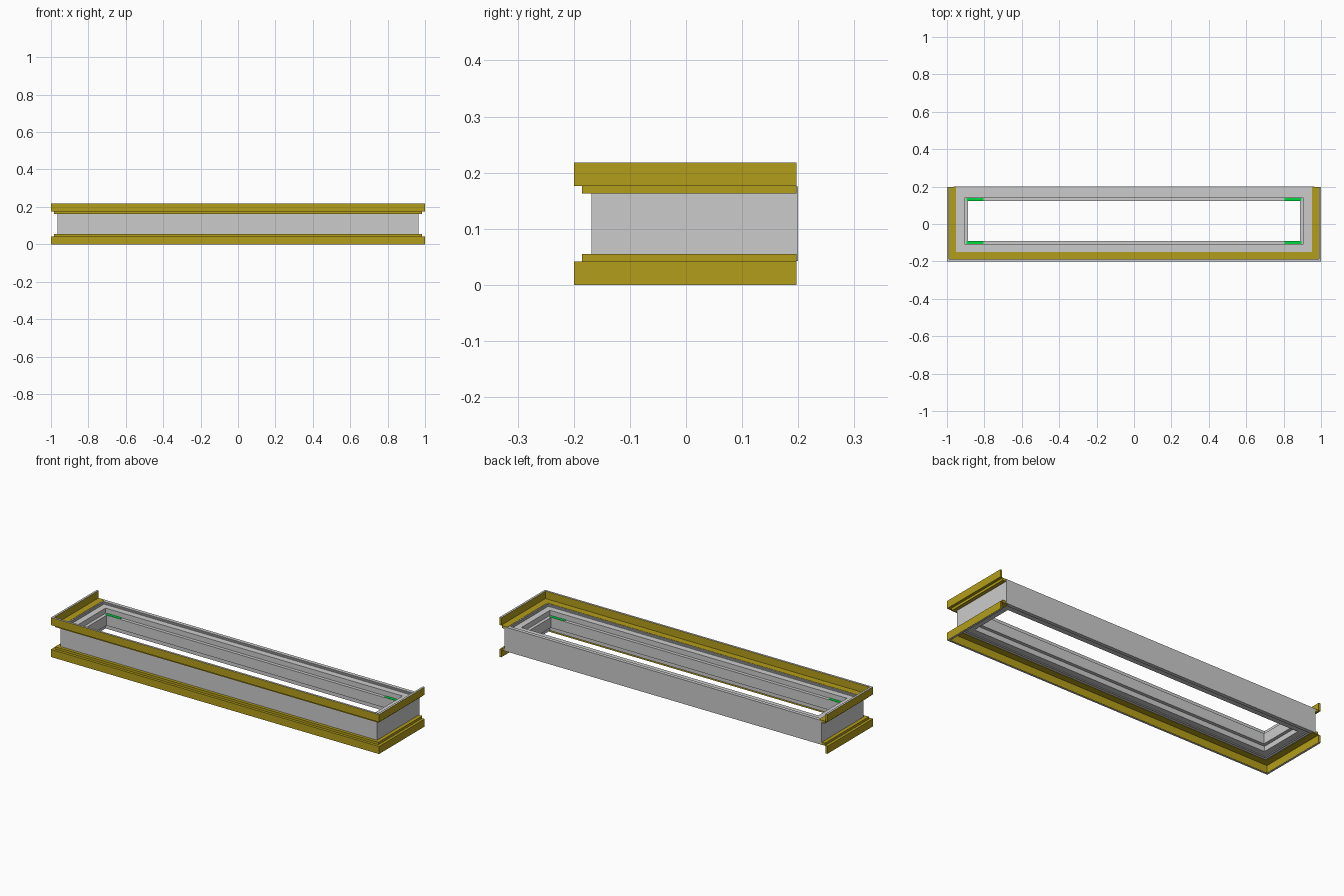
import bpy, bmesh

if "Cube" in bpy.data.objects:
    bpy.data.objects.remove(bpy.data.objects["Cube"])

H = 0.218  # overall height; the section is symmetric about H / 2


def material(name, rgb):
    m = bpy.data.materials.new(name)
    m.diffuse_color = (*rgb, 1)
    m.use_nodes = True
    m.node_tree.nodes["Principled BSDF"].inputs["Base Color"].default_value = m.diffuse_color
    return m


gold = material("gold", (0.45, 0.34, 0.01))
green = material("green", (0.0, 0.7, 0.05))


def sweep(name, profile, rect, closed, mat=None):
    """Sweep an (inset, z) section round a rectangle, or a U open at the back."""
    hx, y0, y1 = rect
    bm = bmesh.new()
    rings = []
    for corner in range(4):
        sx = -1 if corner in (0, 1) else 1
        back = corner in (0, 3)
        ring = []
        for d, z in profile:
            y = (y1 - d if closed else y1) if back else y0 + d
            ring.append(bm.verts.new((sx * (hx - d), y, z)))
        rings.append(ring)
    n = len(profile)
    for k in range(4 if closed else 3):
        a, b = rings[k], rings[(k + 1) % 4]
        for i in range(n):
            j = (i + 1) % n
            bm.faces.new((a[i], a[j], b[j], b[i]))
    if not closed:
        bm.faces.new(rings[0])
        bm.faces.new(rings[3])
    bmesh.ops.recalc_face_normals(bm, faces=bm.faces)
    me = bpy.data.meshes.new(name)
    bm.to_mesh(me)
    bm.free()
    ob = bpy.data.objects.new(name, me)
    bpy.context.collection.objects.link(ob)
    if mat:
        me.materials.append(mat)
    return ob


def flip(profile):
    return [(d, H - z) for d, z in profile]


def box(name, centre, size, mat):
    bpy.ops.mesh.primitive_cube_add(size=1, location=centre)
    ob = bpy.context.object
    ob.name = name
    ob.scale = size
    ob.data.materials.append(mat)


# Grey body: stepped rectangular frame with a through opening
upper = [(0, 0.1755), (0.02, 0.1755), (0.02, 0.170), (0.026, 0.170), (0.026, 0.165),
         (0.06, 0.165), (0.06, 0.137), (0.078, 0.137)]
sweep("body_frame", upper + flip(upper)[::-1], (0.965, -0.168, 0.2), True)

# Gold mouldings on three sides, with grey rims, top and bottom
moulding = [(0, 0.176), (0, 0.2176), (0.012, 0.2176), (0.012, 0.177), (0.049, 0.177),
            (0.049, 0.163), (0.015, 0.163), (0.015, 0.176)]
rim = [(0.0005, 0.2170), (0.0005, H), (0.0115, H), (0.0115, 0.2170)]
outline = (1.0, -0.2, 0.197)
for label, fn in (("upper", list), ("lower", flip)):
    sweep(label + "_moulding", fn(moulding), outline, False, gold)
    sweep(label + "_rim", fn(rim), outline, False)

# Green corner strips on the inner ledge
for sx in (-1, 1):
    for y in (-0.099, 0.131):
        box("corner_strip", (sx * 0.85, y, 0.1375), (0.09, 0.016, 0.003), green)
